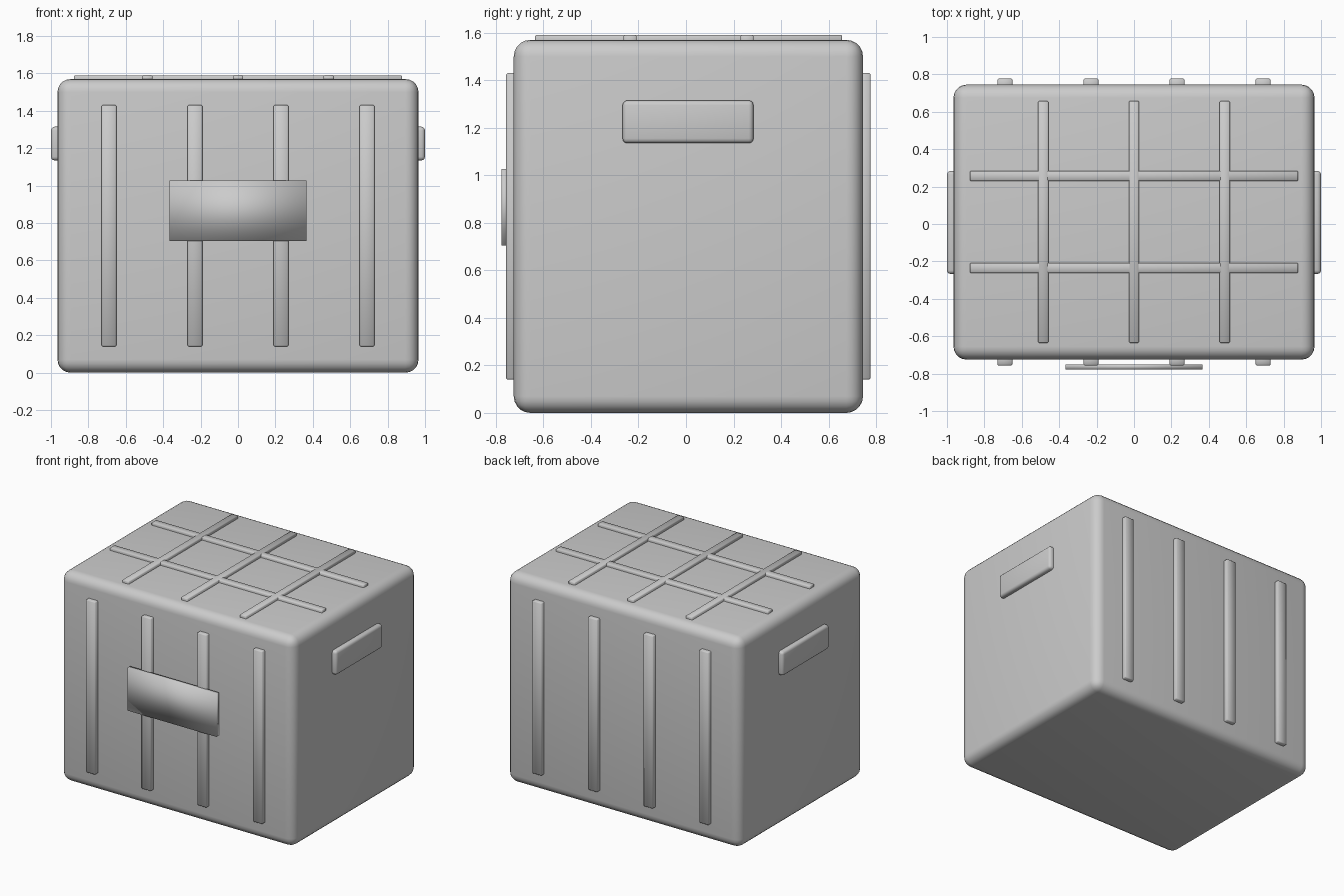
import bpy
import math

if "Cube" in bpy.data.objects:
    bpy.data.objects.remove(bpy.data.objects["Cube"])


def box(name, lo, hi, bevel=0.0, segments=2, by_angle=False):
    """Axis-aligned box between two corners, with rounded edges and smooth shading."""
    bpy.ops.mesh.primitive_cube_add(size=1, location=[(a + b) / 2 for a, b in zip(lo, hi)])
    ob = bpy.context.object
    ob.name = name
    ob.scale = [b - a for a, b in zip(lo, hi)]
    bpy.ops.object.transform_apply(location=False, rotation=False, scale=True)
    if bevel:
        mod = ob.modifiers.new("rounded_edges", 'BEVEL')
        mod.width = bevel
        mod.segments = segments
        mod.limit_method = 'NONE'
        bpy.ops.object.modifier_apply(modifier=mod.name)
    if by_angle:
        bpy.ops.object.shade_smooth_by_angle(angle=math.radians(40))
    else:
        bpy.ops.object.shade_smooth()
    return ob


# Crate body
box("crate_body", (-0.965, -0.725, 0), (0.965, 0.745, 1.57), 0.07, 5, True)

# Vertical slats on front and back
for i, x in enumerate((-0.69, -0.23, 0.23, 0.69)):
    box(f"front_slat_{i}", (x - 0.04, -0.757, 0.14), (x + 0.04, -0.695, 1.43), 0.006, 1)
    box(f"back_slat_{i}", (x - 0.04, 0.715, 0.14), (x + 0.04, 0.777, 1.43), 0.006, 1)

# Label plate lying over the two middle front slats
box("front_plate", (-0.367, -0.777, 0.705), (0.367, -0.75, 1.027))

# Grid of ribs on the lid
for i, x in enumerate((-0.485, 0, 0.485)):
    box(f"lid_rib_long_{i}", (x - 0.0275, -0.635, 1.55), (x + 0.0275, 0.657, 1.591), 0.005, 1)
for i, y in enumerate((-0.235, 0.257)):
    box(f"lid_rib_cross_{i}", (-0.877, y - 0.0275, 1.55), (0.877, y + 0.0275, 1.59), 0.005, 1)

# Side handles
for side, x0, x1 in (("left", -1.0, -0.94), ("right", 0.94, 1.0)):
    box(f"{side}_handle", (x0, -0.267, 1.135), (x1, 0.284, 1.315), 0.02, 3, True)
